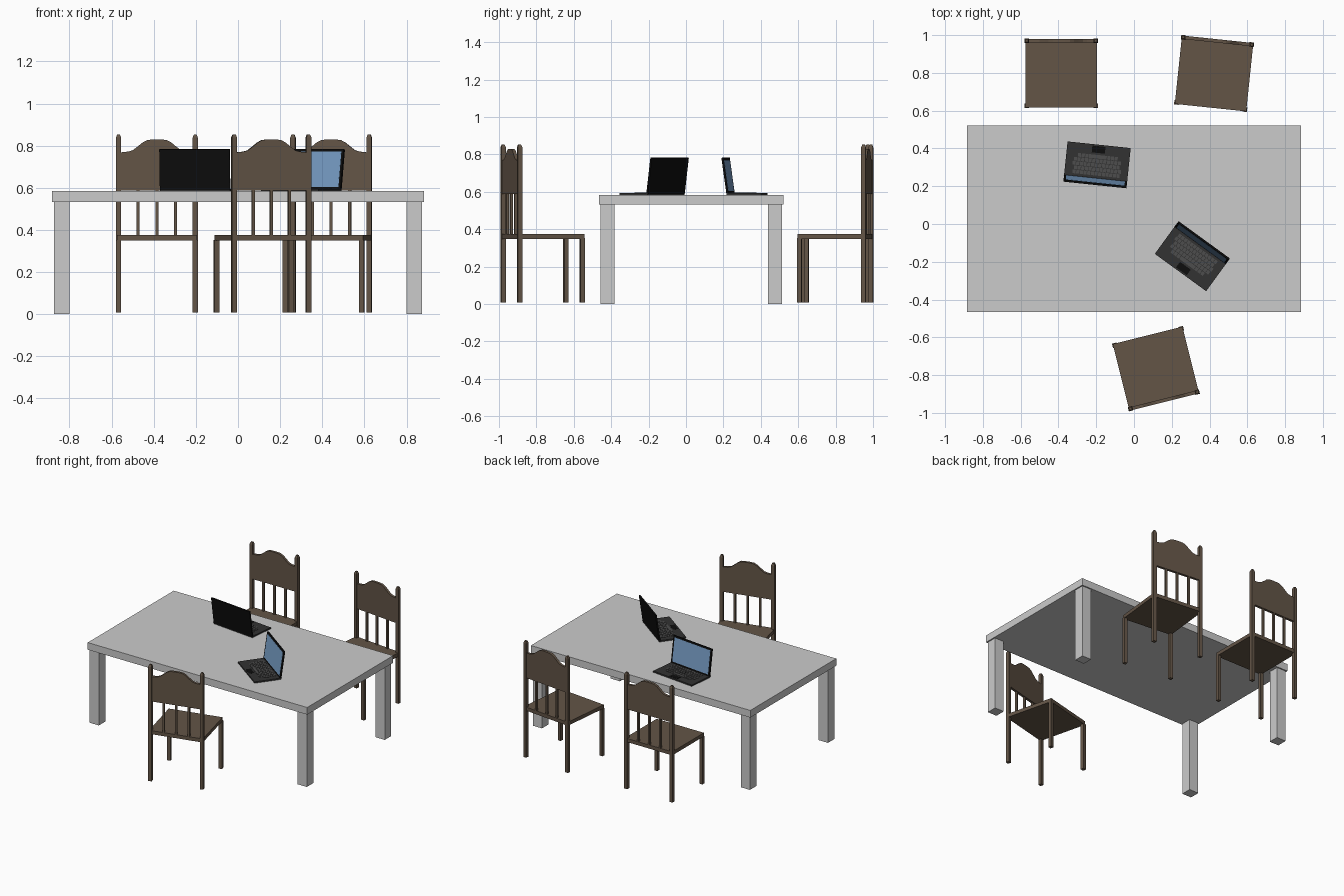
import bpy, bmesh
from math import radians, cos, pi
from mathutils import Matrix, Vector

if "Cube" in bpy.data.objects:
    bpy.data.objects.remove(bpy.data.objects["Cube"])


def mat(name, r, g, b):
    m = bpy.data.materials.new(name)
    m.diffuse_color = (r, g, b, 1)
    m.use_nodes = True
    m.node_tree.nodes["Principled BSDF"].inputs["Base Color"].default_value = m.diffuse_color
    return m


WOOD = mat("brown_wood", 0.125, 0.09, 0.062)
BODY = mat("dark_plastic", 0.032, 0.032, 0.032)
KEY = mat("key_grey", 0.075, 0.075, 0.075)
BLACK = mat("black_plastic", 0.004, 0.004, 0.004)
BLUE = mat("blue_screen", 0.19, 0.35, 0.58)


def place(x, y, z, deg):
    return Matrix.Translation((x, y, z)) @ Matrix.Rotation(radians(deg), 4, 'Z')


def finish(name, bm, material=None, matrix=Matrix()):
    bmesh.ops.recalc_face_normals(bm, faces=bm.faces)
    me = bpy.data.meshes.new(name)
    bm.to_mesh(me)
    bm.free()
    if material:
        me.materials.append(material)
    ob = bpy.data.objects.new(name, me)
    ob.matrix_world = matrix
    bpy.context.collection.objects.link(ob)
    return ob


def add_box(bm, x0, x1, y0, y1, z0, z1):
    m = Matrix.Translation(((x0 + x1) / 2, (y0 + y1) / 2, (z0 + z1) / 2))
    m = m @ Matrix.Diagonal((x1 - x0, y1 - y0, z1 - z0, 1))
    return bmesh.ops.create_cube(bm, size=1, matrix=m)["verts"]


def boxes(name, dims, material=None, matrix=Matrix()):
    bm = bmesh.new()
    for d in dims:
        add_box(bm, *d)
    return finish(name, bm, material, matrix)


# Table: slab and four square legs
TX, TY0, TY1 = 0.883, -0.466, 0.522
boxes("table_top", [(-TX, TX, TY0, TY1, 0.532, 0.584)])
L, IN = 0.074, 0.009
boxes("table_legs", [(x, x + L, y, y + L, 0, 0.532)
                     for x in (-TX + IN, TX - IN - L)
                     for y in (TY0 + IN, TY1 - IN - L)])


# Chair: faces local +y, backrest on local -y
def chair(tag, x, y, deg):
    m = place(x, y, 0, deg)
    hx, hy, w, z0 = 0.194, 0.185, 0.024, 0.008
    boxes(f"{tag}_seat", [(-hx + .004, hx - .004, -hy + .004, hy - .003, 0.349, 0.375)], WOOD, m)
    boxes(f"{tag}_front_legs", [(s * (hx - w / 2) - w / 2, s * (hx - w / 2) + w / 2,
                                 hy - w, hy, z0, 0.352) for s in (-1, 1)], WOOD, m)
    # back posts with tapered tips
    bm = bmesh.new()
    for s in (-1, 1):
        c = Vector((s * (hx - w / 2), -hy + w / 2))
        add_box(bm, c.x - w / 2, c.x + w / 2, c.y - w / 2, c.y + w / 2, z0, 0.838)
        tip = add_box(bm, c.x - w / 2, c.x + w / 2, c.y - w / 2, c.y + w / 2, 0.838, 0.853)
        for v in tip:
            if v.co.z > 0.845:
                v.co.xy = c + (v.co.xy - c) * 0.55
    finish(f"{tag}_back_posts", bm, WOOD, m)
    # crest panel with raised wavy top edge
    half = [(0.172, 0.768), (0.135, 0.772), (0.115, 0.778), (0.09, 0.797),
            (0.068, 0.815), (0.045, 0.827), (0.02, 0.829)]
    outline = [(0.172, 0.588)] + half + [(-a, b) for a, b in reversed(half)] + [(-0.172, 0.588)]
    bm = bmesh.new()
    yb = -hy + 0.003
    f = bm.faces.new([bm.verts.new((a, yb, b)) for a, b in outline])
    ext = bmesh.ops.extrude_face_region(bm, geom=[f])["geom"]
    bmesh.ops.translate(bm, vec=(0, 0.018, 0),
                        verts=[v for v in ext if isinstance(v, bmesh.types.BMVert)])
    finish(f"{tag}_crest_panel", bm, WOOD, m)
    boxes(f"{tag}_back_slats", [(k * 0.089 - .007, k * 0.089 + .007, yb + .002, yb + .016, 0.37, 0.59)
                                for k in (-1, 0, 1)], WOOD, m)


chair("left_chair", -0.385, 0.798, 180)
chair("right_chair", 0.424, 0.797, 174)
chair("front_chair", 0.116, -0.766, 14)


# Laptop: user on local -y, hinge on local +y
def laptop(tag, x, y, deg):
    m = place(x, y, 0.584, deg)
    hw, hd, t = 0.168, 0.09, 0.01
    boxes(f"{tag}_base", [(-hw, hw, -hd, hd + 0.006, 0, t)], BODY, m)
    boxes(f"{tag}_trackpad", [(-0.035, 0.035, -hd + 0.008, -hd + 0.044, t - .002, t + .001)], BLACK, m)
    # keys: five rows, the nearest with a space bar
    keys, p, g = [], 0.0195, 0.0016
    for r in range(5):
        y0 = -0.037 + r * 0.0225
        if r == 0:
            cells = [(i * p - 6.5 * p, (i + 1) * p - 6.5 * p) for i in (1, 2, 3, 9, 10, 11)]
            cells.append((-2.5 * p, 2.5 * p))
        else:
            off = (0, 0.25, -0.25, 0)[r - 1] * p
            cells = [((i - 6.5) * p + off, (i - 5.5) * p + off) for i in range(13)]
        keys += [(a + g, b - g, y0 + g, y0 + 0.0225 - g, t - .002, t + .0025) for a, b in cells]
    boxes(f"{tag}_keys", keys, KEY, m)
    # lid leaning back about the hinge
    lid = m @ Matrix.Translation((0, hd - 0.003, 0.006)) @ Matrix.Rotation(radians(-8), 4, 'X')
    boxes(f"{tag}_lid", [(-hw, hw, 0, 0.01, 0, 0.195)], BLACK, lid)
    boxes(f"{tag}_screen", [(-hw + .012, hw - .012, -0.001, 0.004, 0.014, 0.183)], BLUE, lid)


laptop("back_laptop", -0.194, 0.33, 174)
laptop("front_laptop", 0.299, -0.184, -36)
